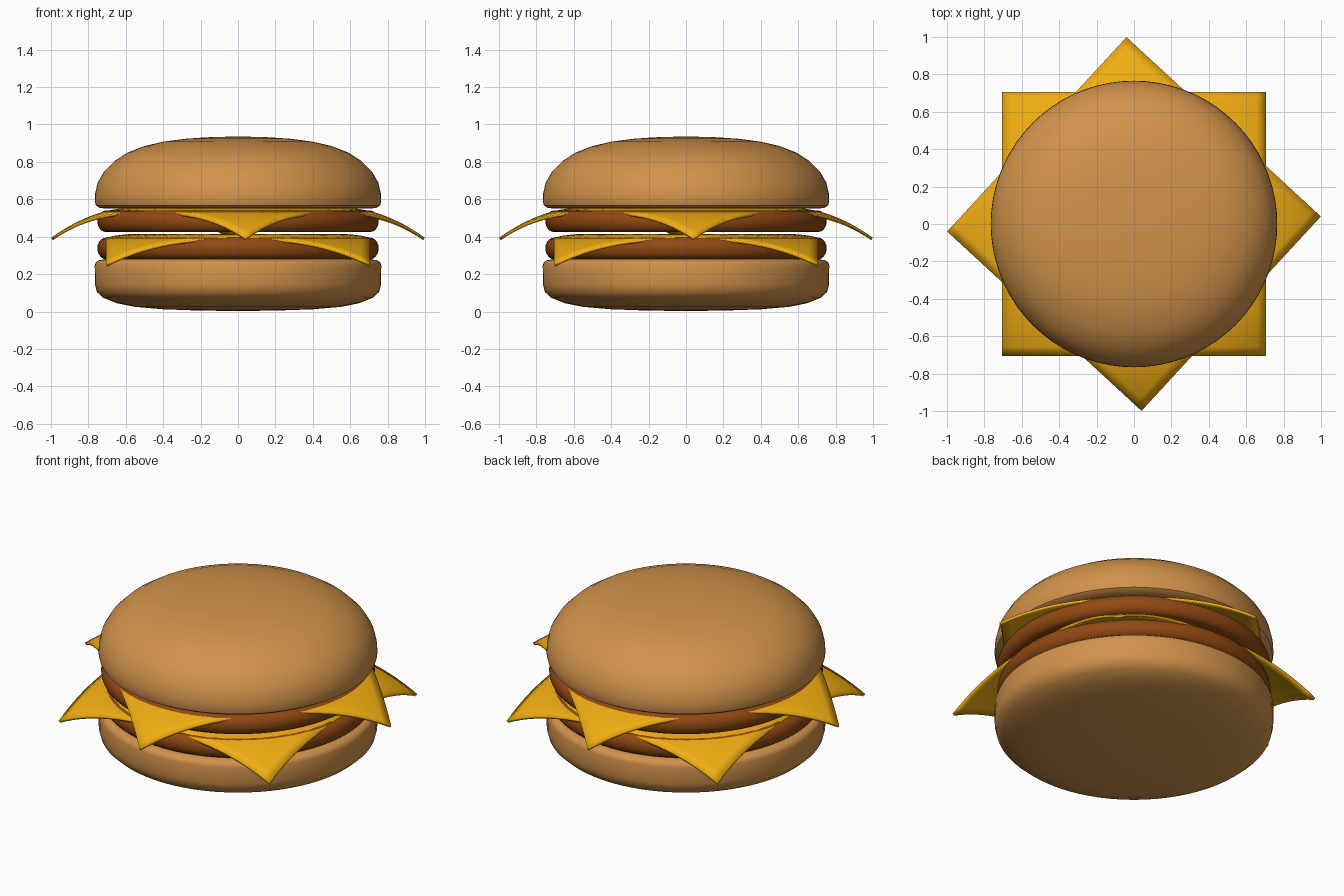
import bpy, bmesh, math

if "Cube" in bpy.data.objects:
    bpy.data.objects.remove(bpy.data.objects["Cube"])


def material(name, rgb):
    m = bpy.data.materials.new(name)
    m.diffuse_color = (*rgb, 1)
    m.use_nodes = True
    m.node_tree.nodes["Principled BSDF"].inputs["Base Color"].default_value = m.diffuse_color
    return m


BUN = material("bun_crust", (0.64, 0.29, 0.07))
MEAT = material("cooked_meat", (0.28, 0.065, 0.006))
CHEESE = material("cheese", (0.88, 0.42, 0.006))


def finish(name, bm, mat):
    bmesh.ops.recalc_face_normals(bm, faces=bm.faces)
    me = bpy.data.meshes.new(name)
    bm.to_mesh(me)
    bm.free()
    me.materials.append(mat)
    ob = bpy.data.objects.new(name, me)
    bpy.context.collection.objects.link(ob)
    for o in bpy.context.selected_objects:
        o.select_set(False)
    ob.select_set(True)
    bpy.context.view_layer.objects.active = ob
    bpy.ops.object.shade_smooth_by_angle(angle=math.radians(40))
    return ob


def lathe(name, profile, mat, steps=72):
    """Spin a (radius, height) profile around z."""
    bm = bmesh.new()
    vs = [bm.verts.new((r, 0, z)) for r, z in profile]
    es = [bm.edges.new(p) for p in zip(vs, vs[1:])]
    bmesh.ops.spin(bm, geom=vs + es, cent=(0, 0, 0), axis=(0, 0, 1),
                   angle=math.tau, steps=steps)
    bmesh.ops.remove_doubles(bm, verts=bm.verts, dist=0.0005)
    return finish(name, bm, mat)


def patty(name, z0, z1, r=0.752):
    """Disc with a rounded rim."""
    mid, half, n = (z0 + z1) / 2, (z1 - z0) / 2, 10
    rim = []
    for i in range(n + 1):
        a = -math.pi / 2 + math.pi * i / n
        rim.append((r - 0.045 + 0.045 * math.cos(a), mid + half * math.sin(a)))
    return lathe(name, [(0, z0)] + rim + [(0, z1)], MEAT)


def cheese_slice(name, z, turn):
    """Square slice whose corners sag beyond the patty."""
    bm = bmesh.new()
    bmesh.ops.create_grid(bm, x_segments=28, y_segments=28, size=0.707)
    for v in bm.verts:
        r = math.hypot(v.co.x, v.co.y)
        v.co.z = z - 0.8 * max(0, r - 0.55) ** 2
    ob = finish(name, bm, CHEESE)
    ob.rotation_euler.z = math.radians(turn)
    sol = ob.modifiers.new("thickness", 'SOLIDIFY')
    sol.thickness = 0.015
    sol.offset = -1
    return ob


# Buns
lathe("bottom_bun", [(0, 0.003), (0.2, 0.005), (0.4, 0.012), (0.55, 0.025),
                     (0.65, 0.045), (0.72, 0.073), (0.755, 0.105),
                     (0.765, 0.145), (0.766, 0.245), (0.76, 0.263),
                     (0.745, 0.274), (0.71, 0.28), (0, 0.28)], BUN)
lathe("top_bun", [(0, 0.55), (0.7, 0.55), (0.74, 0.554), (0.76, 0.567),
                  (0.766, 0.59), (0.764, 0.63), (0.75, 0.69), (0.715, 0.75),
                  (0.66, 0.805), (0.59, 0.85), (0.5, 0.885), (0.4, 0.908),
                  (0.28, 0.924), (0.14, 0.933), (0, 0.936)], BUN)

# Patties and cheese
patty("lower_patty", 0.28, 0.395)
patty("upper_patty", 0.425, 0.54)
cheese_slice("lower_cheese", 0.415, 0)
cheese_slice("upper_cheese", 0.556, 47.3)
